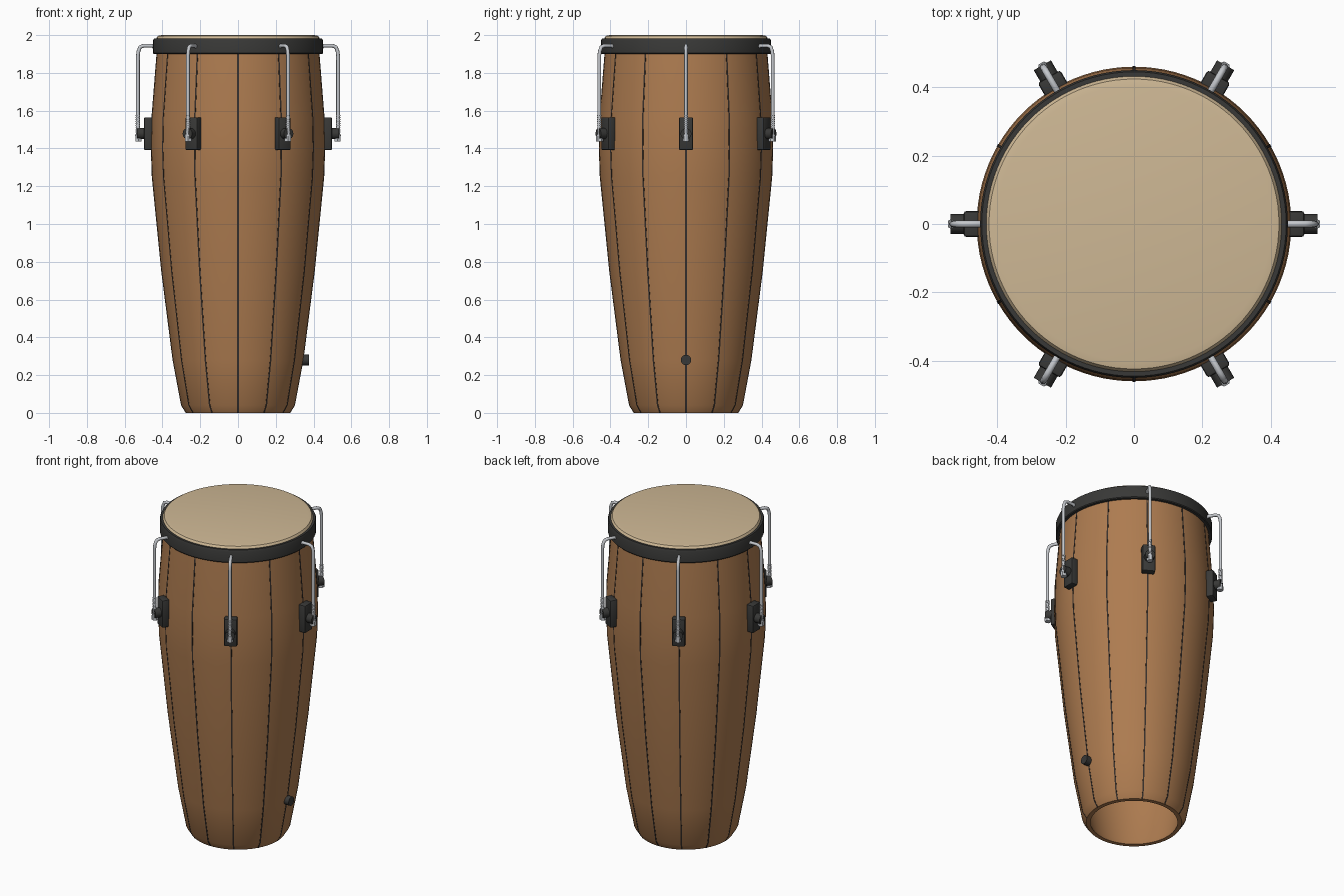
import bpy, bmesh, math
from mathutils import Matrix, Vector

if "Cube" in bpy.data.objects:
    bpy.data.objects.remove(bpy.data.objects["Cube"])


def material(name, rgb):
    m = bpy.data.materials.new(name)
    m.diffuse_color = (*rgb, 1)
    m.use_nodes = True
    m.node_tree.nodes["Principled BSDF"].inputs["Base Color"].default_value = m.diffuse_color
    return m


WOOD = material("wood", (0.42, 0.20, 0.08))
SEAM = material("seam_dark", (0.04, 0.03, 0.025))
BLACK = material("black_metal", (0.04, 0.04, 0.038))
SKIN = material("skin_hide", (0.62, 0.48, 0.30))
CHROME = material("chrome", (0.55, 0.57, 0.60))


def finish(bm, name, mat, angle=30):
    bmesh.ops.recalc_face_normals(bm, faces=bm.faces)
    me = bpy.data.meshes.new(name)
    bm.to_mesh(me)
    bm.free()
    me.materials.append(mat)
    ob = bpy.data.objects.new(name, me)
    bpy.context.collection.objects.link(ob)
    bpy.ops.object.select_all(action='DESELECT')
    ob.select_set(True)
    bpy.context.view_layer.objects.active = ob
    bpy.ops.object.shade_smooth_by_angle(angle=math.radians(angle))
    return ob


def lathe(name, profile, mat, steps=96):
    """Spin a closed (r, z) profile about the z axis."""
    bm = bmesh.new()
    vs = [bm.verts.new((r, 0, z)) for r, z in profile]
    es = [bm.edges.new((vs[i], vs[(i + 1) % len(vs)])) for i in range(len(vs))]
    bmesh.ops.spin(bm, geom=vs + es, axis=(0, 0, 1), cent=(0, 0, 0),
                   angle=2 * math.pi, steps=steps)
    bmesh.ops.remove_doubles(bm, verts=bm.verts, dist=1e-5)
    return finish(bm, name, mat)


def cylinder(bm, p, q, r, sides=16):
    p, q = Vector(p), Vector(q)
    rot = (q - p).to_track_quat('Z', 'Y').to_matrix().to_4x4()
    bmesh.ops.create_cone(bm, cap_ends=True, segments=sides, radius1=r, radius2=r,
                          depth=(q - p).length,
                          matrix=Matrix.Translation((p + q) / 2) @ rot)


# Hollow wooden shell
outer = [(0.275, 0), (0.30, 0.04), (0.345, 0.28), (0.405, 0.75),
         (0.455, 1.25), (0.46, 1.40), (0.457, 1.56), (0.43, 1.90), (0.425, 1.96)]
inner = [(0.395, 1.96), (0.40, 1.90), (0.427, 1.56), (0.43, 1.40), (0.425, 1.25),
         (0.375, 0.75), (0.315, 0.28), (0.265, 0.04), (0.25, 0)]
lathe("shell", outer + inner, WOOD)

# Twelve stave seams that follow the shell outline
bm = bmesh.new()
for k in range(12):
    rot = Matrix.Rotation(math.radians(30 * k), 3, 'Z')
    rows = [[bm.verts.new(rot @ Vector((r + d, w, z)))
             for d, w in ((-0.004, -0.004), (0.0015, -0.004), (0.0015, 0.004), (-0.004, 0.004))]
            for r, z in outer]
    for a, b in zip(rows, rows[1:]):
        for i in range(4):
            bm.faces.new((a[i], a[(i + 1) % 4], b[(i + 1) % 4], b[i]))
    bm.faces.new(rows[0])
    bm.faces.new(rows[-1])
finish(bm, "stave_seams", SEAM)

# Tension hoop and drum skin
lathe("hoop", [(0.422, 1.90), (0.446, 1.90), (0.45, 1.905), (0.45, 1.97),
               (0.445, 1.982), (0.43, 1.982), (0.422, 1.975)], BLACK)
lathe("drum_skin", [(0, 2.0), (0.403, 2.0), (0.424, 1.996), (0.432, 1.984),
                    (0.432, 1.95), (0.415, 1.95), (0.40, 1.985), (0, 1.985)], SKIN)

# Six lugs with hooked tension rods
for k in range(6):
    turn = Matrix.Rotation(math.radians(60 * k), 4, 'Z')

    # Bevelled lug plate
    bm = bmesh.new()
    bmesh.ops.create_cube(bm, size=1, matrix=Matrix.Translation((0.472, 0, 1.478))
                          @ Matrix.Diagonal((0.052, 0.076, 0.174, 1)))
    bmesh.ops.bevel(bm, geom=bm.edges[:], offset=0.008, segments=2,
                    profile=0.5, affect='EDGES')
    bm.transform(turn)
    finish(bm, f"lug_plate_{k + 1}", BLACK)

    # Round boss holding the rod
    bm = bmesh.new()
    cylinder(bm, (0.49, 0, 1.478), (0.536, 0, 1.478), 0.029, 20)
    bm.transform(turn)
    finish(bm, f"lug_boss_{k + 1}", BLACK)

    # Bent rod
    cu = bpy.data.curves.new(f"tension_rod_{k + 1}", 'CURVE')
    cu.dimensions = '3D'
    cu.bevel_depth = 0.010
    cu.bevel_resolution = 2
    cu.use_fill_caps = True
    pts = [(0.44, 1.935), (0.455, 1.944), (0.50, 1.944), (0.518, 1.937),
           (0.527, 1.915), (0.53, 1.89), (0.53, 1.44)]
    sp = cu.splines.new('POLY')
    sp.points.add(len(pts) - 1)
    for pt, (r, z) in zip(sp.points, pts):
        pt.co = (*(turn @ Vector((r, 0, z))), 1)
    cu.materials.append(CHROME)
    bpy.context.collection.objects.link(bpy.data.objects.new(cu.name, cu))

    # Thread rings, hex nut and washer
    bm = bmesh.new()
    for i in range(9):
        z = 1.485 + i * 0.011
        cylinder(bm, (0.53, 0, z), (0.53, 0, z + 0.005), 0.0115, 12)
    cylinder(bm, (0.527, 0, 1.438), (0.527, 0, 1.466), 0.019, 6)
    cylinder(bm, (0.527, 0, 1.466), (0.527, 0, 1.474), 0.017, 16)
    bm.transform(turn)
    finish(bm, f"rod_nut_{k + 1}", CHROME)

# Small peg low on the right side
bm = bmesh.new()
cylinder(bm, (0.33, 0, 0.28), (0.375, 0, 0.28), 0.028, 20)
finish(bm, "side_peg", BLACK)
